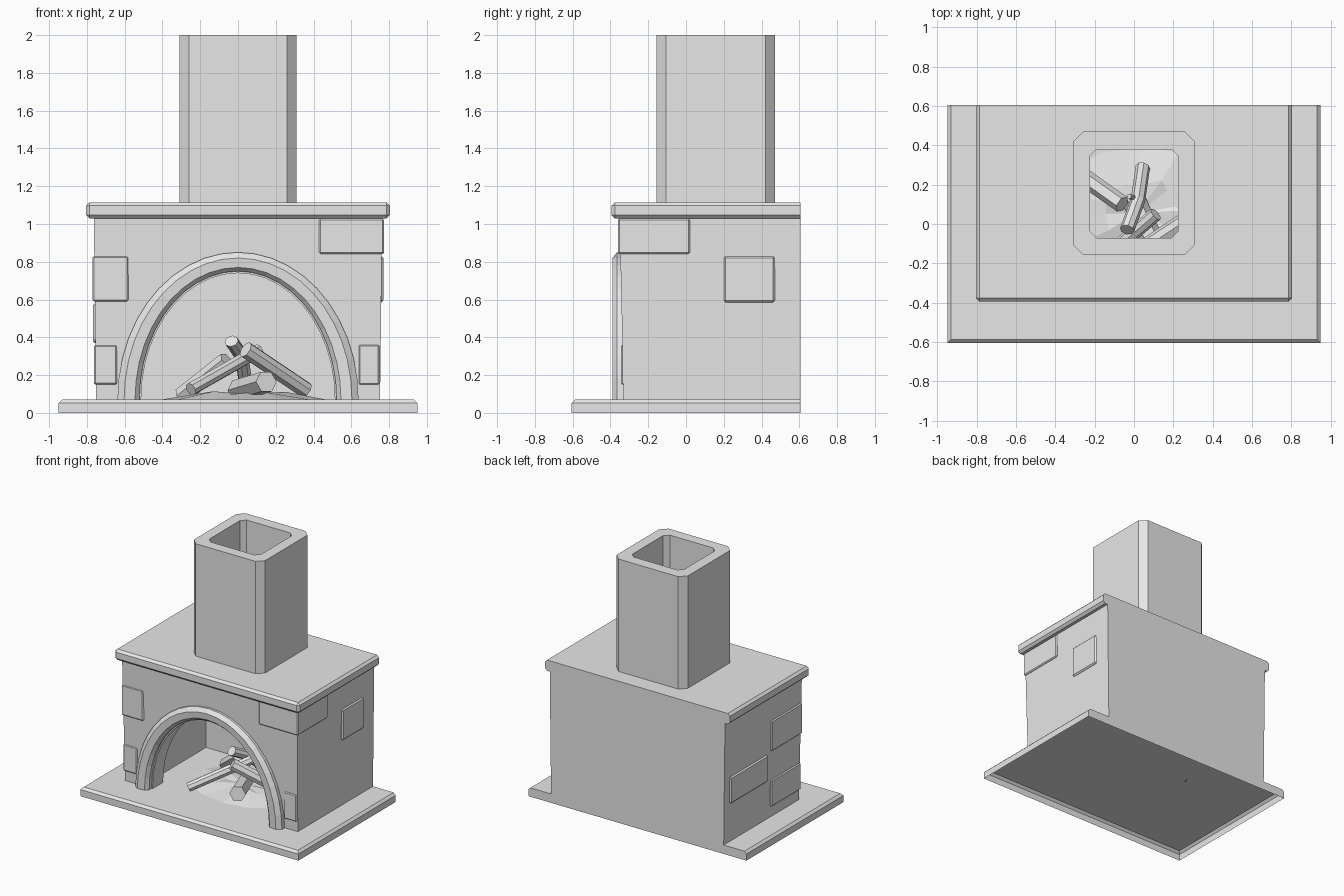
import bpy, bmesh, math, random
from mathutils import Vector, Matrix

random.seed(4)
cube = bpy.data.objects.get("Cube")
if cube:
    bpy.data.objects.remove(cube, do_unlink=True)

stone = bpy.data.materials.new("plain_grey")
stone.use_nodes = True
stone.diffuse_color = (0.8, 0.8, 0.8, 1)
for node in stone.node_tree.nodes:
    if node.type == 'BSDF_PRINCIPLED':
        node.inputs["Base Color"].default_value = (0.8, 0.8, 0.8, 1)


def finish(name, bm):
    bmesh.ops.recalc_face_normals(bm, faces=bm.faces[:])
    mesh = bpy.data.meshes.new(name)
    bm.to_mesh(mesh)
    bm.free()
    mesh.materials.append(stone)
    ob = bpy.data.objects.new(name, mesh)
    bpy.context.collection.objects.link(ob)
    return ob


def bevel(bm, width, keep):
    edges = [e for e in bm.edges if keep(e.verts[0].co, e.verts[1].co)]
    bmesh.ops.bevel(bm, geom=edges, offset=width, segments=1, affect='EDGES')


def prism(name, outline, lo, hi, axis='z', width=0, keep=lambda a, b: True):
    """Extrude an outline along z (outline in xy) or y (outline in xz)."""
    bm = bmesh.new()
    place = (lambda u, v, h: (u, v, h)) if axis == 'z' else (lambda u, v, h: (u, h, v))
    rings = [[bm.verts.new(place(u, v, h)) for u, v in outline] for h in (lo, hi)]
    bm.faces.new(rings[0])
    bm.faces.new(rings[1])
    n = len(outline)
    for i in range(n):
        j = (i + 1) % n
        bm.faces.new((rings[0][i], rings[0][j], rings[1][j], rings[1][i]))
    bmesh.ops.recalc_face_normals(bm, faces=bm.faces[:])
    if width:
        bevel(bm, width, keep)
    return finish(name, bm)


def rect(x0, x1, y0, y1, c=0):
    """Rectangle outline, with corners cut by c."""
    if not c:
        return [(x0, y0), (x1, y0), (x1, y1), (x0, y1)]
    return [(x0 + c, y0), (x1 - c, y0), (x1, y0 + c), (x1, y1 - c),
            (x1 - c, y1), (x0 + c, y1), (x0, y1 - c), (x0, y0 + c)]


def cut(ob, cutter):
    mod = ob.modifiers.new("cut", 'BOOLEAN')
    mod.operation = 'DIFFERENCE'
    mod.solver = 'EXACT'
    mod.object = cutter
    bpy.context.view_layer.objects.active = ob
    bpy.ops.object.modifier_apply(modifier=mod.name)


def ellipse(a, b, steps):
    return [(a * math.cos(math.pi * i / steps), FLOOR + b * math.sin(math.pi * i / steps))
            for i in range(steps + 1)]


FLOOR, BACK = 0.07, 0.605
STEPS = 22

# Hearth slab, open underneath
base = prism("hearth_slab", rect(-.95, .95, -BACK, BACK), 0, FLOOR, 'z', 0.018,
             lambda a, b: min(a.z, b.z) > 0.05 and min(a.y, b.y) < 0.5)
bm = bmesh.new()
bm.from_mesh(base.data)
under = [f for f in bm.faces if all(v.co.z < 0.001 for v in f.verts)]
bmesh.ops.delete(bm, geom=under, context='FACES')
bm.to_mesh(base.data)
bm.free()

# Firebox body, flaring slightly towards the mantel
body = prism("firebox_body", rect(-.752, .752, -.33, BACK, 0), FLOOR, 1.04)
for v in body.data.vertices:
    if v.co.z > 1:
        v.co.x *= 1.015
        if v.co.y < 0:
            v.co.y = -.352

# Mantel shelf and chimney
mantel = prism("mantel_shelf", rect(-.805, .805, -.395, BACK), 1.03, 1.115, 'z', 0.018,
               lambda a, b: min(a.y, b.y) < 0.5)
chimney = prism("chimney", rect(-.31, .31, -.155, .47, .05), 1.1, 2.0)

# Hollows: fire chamber, arched mouth and flue
chamber = prism("chamber_cutter", rect(-.6, .6, -.2, .46), 0.02, 0.95)
mouth = prism("mouth_cutter", ellipse(.513, .67, STEPS) + [(-.513, .02), (.513, .02)],
              -.6, 0, 'y')
flue = prism("flue_cutter", rect(-.225, .225, -.07, .38, .035), 0.8, 2.3)
for ob, cutters in ((body, (chamber, mouth, flue)), (mantel, (flue,)), (chimney, (flue,))):
    for c in cutters:
        cut(ob, c)
for c in (chamber, mouth, flue):
    bpy.data.objects.remove(c, do_unlink=True)

# Arch surround: a chamfered section swept along the opening
section = [(0, -.29), (0, -.36), (.2, -.385), (.7, -.39), (1, -.365), (1, -.29)]
bm = bmesh.new()
rows = []
for s, y in section:
    pts = ellipse(.522 + .116 * s, .68 + .1 * s, STEPS)
    rows.append([bm.verts.new((x, y, z)) for x, z in pts])
for k in range(len(rows)):
    r0, r1 = rows[k], rows[(k + 1) % len(rows)]
    for i in range(STEPS):
        bm.faces.new((r0[i], r0[i + 1], r1[i + 1], r1[i]))
for end in (0, -1):
    bm.faces.new([r[end] for r in rows])
finish("arch_surround", bm)


# Corner stones wrapping from the front round one side
def corner_stone(name, side, x_in, x_out, y_front, y_end, z0, z1):
    t = 0.06
    outline = [(x_in, y_front), (x_out, y_front), (x_out, y_end),
               (x_out - t, y_end), (x_out - t, y_front + t), (x_in, y_front + t)]
    prism(name, [(side * x, y) for x, y in outline], z0, z1, 'z', 0.008)


corner_stone("corner_stone_top_left", 1, .43, .772, -.36, .02, .84, 1.03)
corner_stone("corner_stone_middle_right", -1, .58, .77, -.352, .03, .59, .83)
corner_stone("corner_stone_low_right", -1, .64, .763, -.342, .03, .15, .36)

# Single stones set into the walls
prism("side_stone_left", rect(.72, .77, .2, .47), .585, .83, 'z', 0.01)
prism("side_stone_right", rect(-.768, -.72, .07, .54), .37, .58, 'z', 0.01)
prism("front_stone_left", rect(.64, .748, -.343, -.3), .15, .36, 'z', 0.006)

# Ash heap
bm = bmesh.new()
bmesh.ops.create_cone(bm, cap_ends=True, cap_tris=True, segments=14, radius1=.46, radius2=.2,
                      depth=.035, matrix=Matrix.Translation((.03, .06, FLOOR + .016)))
for v in bm.verts:
    v.co.y = .08 + (v.co.y - .06) * .7
    if v.co.z > FLOOR:
        v.co += Vector((random.uniform(-.03, .03), random.uniform(-.03, .03),
                        random.uniform(-.01, .012)))
finish("ash_heap", bm)


# Logs: eight-sided tubes through a few points
def log(name, points, radius, sides=8):
    bm = bmesh.new()
    pts = [Vector(p) for p in points]
    turn = (pts[-1] - pts[0]).to_track_quat('Z', 'Y')
    rings = []
    for p in pts:
        rings.append([bm.verts.new(p + turn @ Vector((
            radius * math.cos(math.tau * i / sides),
            radius * math.sin(math.tau * i / sides), 0))) for i in range(sides)])
    for r0, r1 in zip(rings, rings[1:]):
        for i in range(sides):
            j = (i + 1) % sides
            bm.faces.new((r0[i], r0[j], r1[j], r1[i]))
    bm.faces.new(rings[0])
    bm.faces.new(rings[-1])
    finish(name, bm)


log("front_log", [(-.25, -.26, .125), (.11, .05, .33)], .036)
log("left_log", [(-.3, .27, .09), (-.06, .1, .28)], .045, 6)
log("right_log", [(.04, -.13, .335), (.36, .08, .12)], .045)
log("bent_log", [(-.035, -.03, .38), (.02, .12, .3), (.045, .29, .12)], .037)
log("twig", [(.01, .13, .3), (-.025, .14, .35)], .014, 6)
log("stump_log", [(.15, -.22, .165), (.0, .12, .12)], .06, 6)
